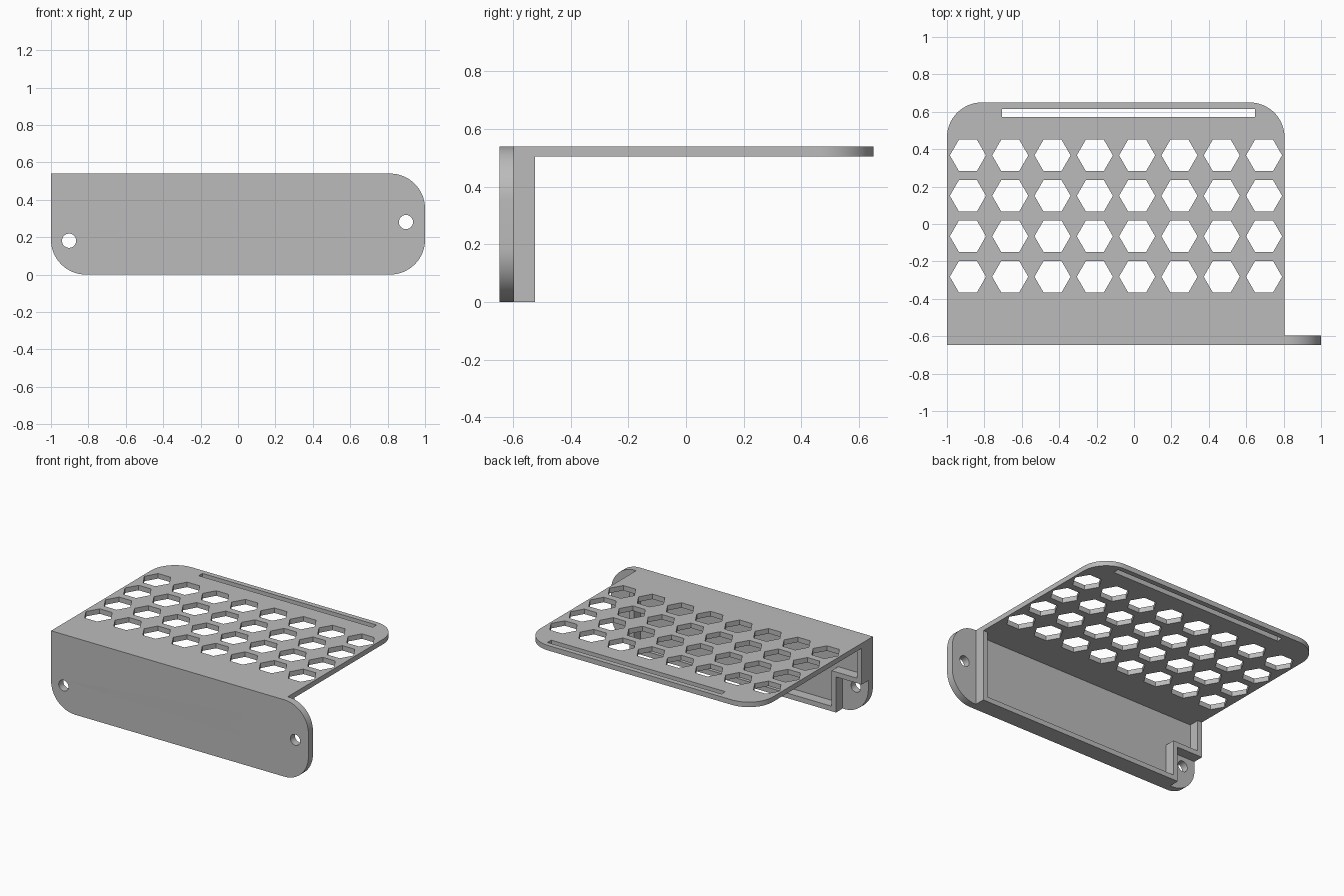
import bpy, bmesh
from math import pi, cos, sin, radians
from mathutils import Matrix

cube = bpy.data.objects.get("Cube")
if cube:
    bpy.data.objects.remove(cube, do_unlink=True)

grey = bpy.data.materials.new("plain grey")
grey.use_nodes = True
COLOUR = (0.5, 0.5, 0.5, 1)
grey.diffuse_color = COLOUR
grey.node_tree.nodes["Principled BSDF"].inputs["Base Color"].default_value = COLOUR


def ring(cx, cy, r, n):
    """Regular polygon outline with a vertex on the +x side."""
    return [(cx + r * cos(2 * pi * i / n), cy + r * sin(2 * pi * i / n)) for i in range(n)]


def rect(x0, y0, x1, y1, radii=(0, 0, 0, 0), steps=16):
    """Rectangle outline; radii run anticlockwise from the lower left corner."""
    corners = [(x0, y0, 1, 1), (x1, y0, -1, 1), (x1, y1, -1, -1), (x0, y1, 1, -1)]
    pts = []
    for k, ((x, y, sx, sy), r) in enumerate(zip(corners, radii)):
        if not r:
            pts.append((x, y))
            continue
        for i in range(steps + 1):
            a = pi + k * pi / 2 + i * pi / 2 / steps
            pts.append((x + sx * r + r * cos(a), y + sy * r + r * sin(a)))
    return pts


def slab(name, outlines, low, high, upright=False):
    """Extrude an outline with holes along z, or along y when upright."""
    curve = bpy.data.curves.new(name, "CURVE")
    curve.dimensions = "2D"
    curve.fill_mode = "BOTH"
    curve.extrude = (high - low) / 2
    for pts in outlines:
        spline = curve.splines.new("POLY")
        spline.points.add(len(pts) - 1)
        for p, (x, y) in zip(spline.points, pts):
            p.co = (x, y, 0, 1)
        spline.use_cyclic_u = True
    temp = bpy.data.objects.new(name + " outline", curve)
    bpy.context.collection.objects.link(temp)
    graph = bpy.context.evaluated_depsgraph_get()
    mesh = bpy.data.meshes.new_from_object(temp.evaluated_get(graph))
    bpy.data.objects.remove(temp, do_unlink=True)
    bpy.data.curves.remove(curve)

    mid = (low + high) / 2
    if upright:
        move = Matrix.Translation((0, mid, 0)) @ Matrix.Rotation(pi / 2, 4, "X")
    else:
        move = Matrix.Translation((0, 0, mid))
    bm = bmesh.new()
    bm.from_mesh(mesh)
    bmesh.ops.remove_doubles(bm, verts=bm.verts, dist=0.0001)
    bmesh.ops.transform(bm, matrix=move, verts=bm.verts)
    bmesh.ops.recalc_face_normals(bm, faces=bm.faces)
    bm.to_mesh(mesh)
    bm.free()
    mesh.name = name
    mesh.materials.clear()
    mesh.materials.append(grey)

    obj = bpy.data.objects.new(name, mesh)
    bpy.context.collection.objects.link(obj)
    bpy.ops.object.select_all(action="DESELECT")
    obj.select_set(True)
    bpy.context.view_layer.objects.active = obj
    bpy.ops.object.shade_smooth_by_angle(angle=radians(30))
    return obj


FRONT, PLATE_BACK, RIM_BACK, BACK = -0.647, -0.596, -0.523, 0.65
TOP, UNDER = 0.54, 0.505
SIDE, CORNER, WALL = 0.805, 0.187, 0.035

# Front plate: three rounded corners and two screw holes
slab("front_plate",
     [rect(-1, 0, 1, TOP, (CORNER, CORNER, CORNER, 0)),
      ring(-0.903, 0.181, 0.038, 32), ring(0.898, 0.281, 0.038, 32)],
     FRONT, PLATE_BACK, upright=True)

# Shelf: grid of hexagonal holes and a long slot near the back edge
hexes = [ring(-0.888 + 0.2262 * i, 0.367 - 0.2163 * j, 0.0965, 6)
         for i in range(8) for j in range(4)]
slot = rect(-0.706, 0.572, 0.647, 0.614)
slab("shelf",
     [rect(-1, PLATE_BACK, SIDE, BACK, (0, 0, CORNER, CORNER)), slot] + hexes,
     UNDER, TOP)

# Stiffening rim behind the plate, stepping around the lower screw hole
step_x, step_z = -0.8, 0.25
rim = [(-1, UNDER), (-1, step_z), (step_x, step_z), (step_x, 0), (SIDE, 0), (SIDE, UNDER),
       (SIDE - WALL, UNDER), (SIDE - WALL, WALL), (step_x + WALL, WALL),
       (step_x + WALL, step_z + WALL), (WALL - 1, step_z + WALL), (WALL - 1, UNDER)]
slab("stiffening_rim", [rim], PLATE_BACK, RIM_BACK, upright=True)
